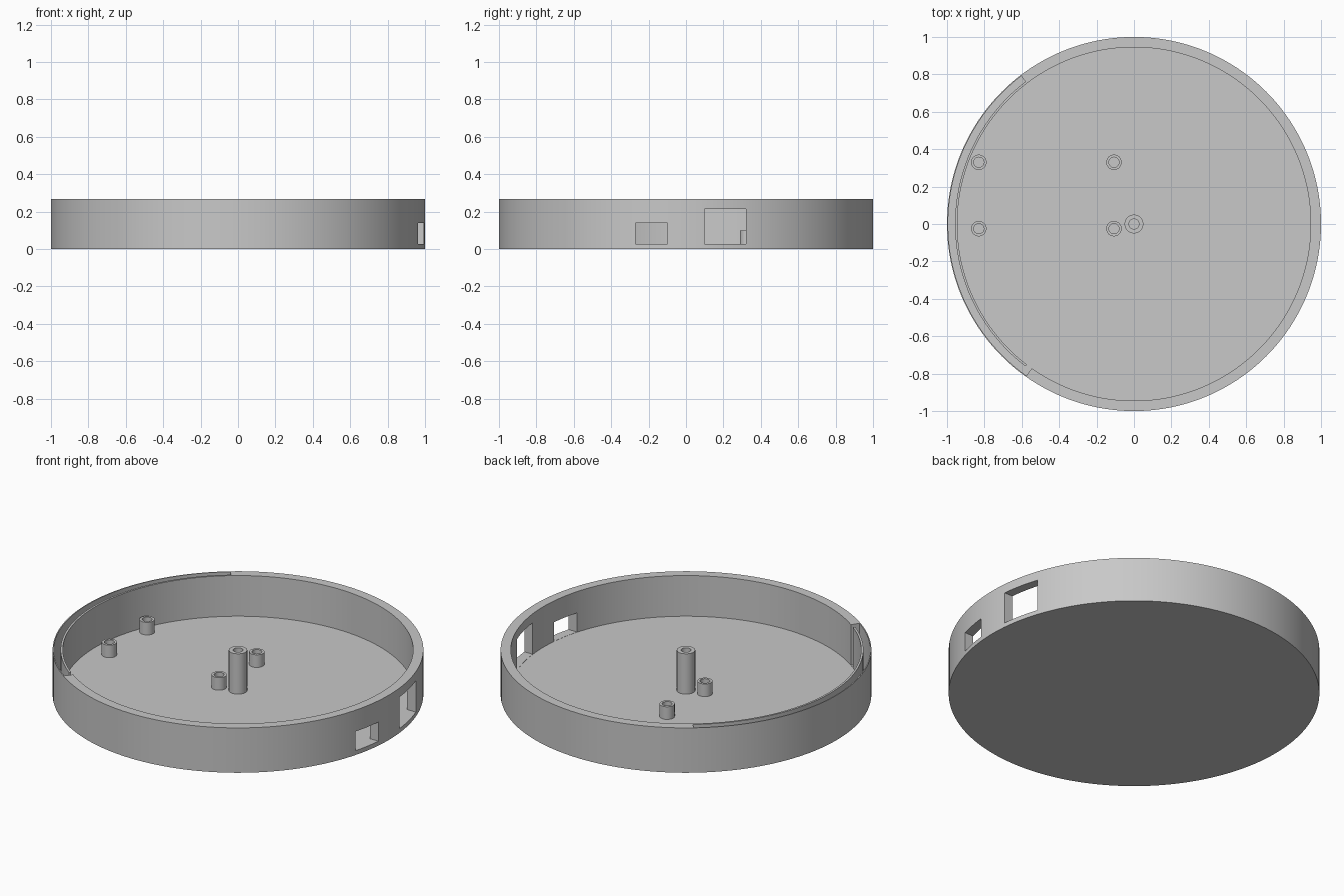
import bpy, bmesh, math

cube = bpy.data.objects.get("Cube")
if cube:
    bpy.data.objects.remove(cube, do_unlink=True)

HEIGHT, FLOOR = 0.267, 0.025
INNER = 0.945

grey = bpy.data.materials.new("plain grey")
grey.use_nodes = True
colour = (0.58, 0.58, 0.58, 1)
grey.diffuse_color = colour
grey.node_tree.nodes["Principled BSDF"].inputs["Base Color"].default_value = colour


def make_object(name, bm):
    bmesh.ops.recalc_face_normals(bm, faces=bm.faces)
    mesh = bpy.data.meshes.new(name)
    bm.to_mesh(mesh)
    bm.free()
    mesh.materials.append(grey)
    ob = bpy.data.objects.new(name, mesh)
    bpy.context.collection.objects.link(ob)
    return ob


def activate(ob):
    bpy.ops.object.select_all(action='DESELECT')
    ob.select_set(True)
    bpy.context.view_layer.objects.active = ob


def smooth(ob):
    activate(ob)
    bpy.ops.object.shade_smooth_by_angle(angle=math.radians(30))


def lathe(name, profile, segments, closed=False):
    """Revolve (radius, z) points about z; open ends are capped."""
    bm = bmesh.new()
    rings = []
    for r, z in profile:
        rings.append([bm.verts.new((r * math.cos(a), r * math.sin(a), z))
                      for a in (2 * math.pi * i / segments for i in range(segments))])
    pairs = list(zip(rings, rings[1:]))
    if closed:
        pairs.append((rings[-1], rings[0]))
    else:
        bm.faces.new(rings[0])
        bm.faces.new(rings[-1])
    for a, b in pairs:
        for i in range(segments):
            j = (i + 1) % segments
            bm.faces.new((a[i], a[j], b[j], b[i]))
    return make_object(name, bm)


def prism(name, outline, z0, z1):
    bm = bmesh.new()
    face = bm.faces.new([bm.verts.new((x, y, z0)) for x, y in outline])
    out = bmesh.ops.extrude_face_region(bm, geom=[face])
    verts = [g for g in out["geom"] if isinstance(g, bmesh.types.BMVert)]
    bmesh.ops.translate(bm, verts=verts, vec=(0, 0, z1 - z0))
    return make_object(name, bm)


def cut(ob, cutter):
    mod = ob.modifiers.new("cut", 'BOOLEAN')
    mod.operation, mod.solver, mod.object = 'DIFFERENCE', 'EXACT', cutter
    activate(ob)
    bpy.ops.object.modifier_apply(modifier=mod.name)
    bpy.data.objects.remove(cutter, do_unlink=True)


def polar(r, degrees):
    a = math.radians(degrees)
    return r * math.cos(a), r * math.sin(a)


# Round tray with a flat floor and upright wall
tray = lathe("tray", [(1, 0), (1, HEIGHT), (INNER, HEIGHT), (INNER, FLOOR)], 192)

# Curved pocket in the wall, open to the inside at its front end
START, LIP, END = 127.3, 232.7, 234.7
STEPS = 56
outer = [polar(0.994, START + (END - START) * i / STEPS) for i in range(STEPS + 1)]
mouth = [polar(0.93, END), polar(0.93, LIP)]
inner = [polar(0.957, LIP + (START - LIP) * i / STEPS) for i in range(STEPS + 1)]
cut(tray, prism("pocket_cutter", outer + mouth + inner, FLOOR + 0.001, 0.4))

# Two rectangular openings through the left wall
for y0, y1, top in ((-0.27, -0.10, 0.14), (0.10, 0.32, 0.213)):
    box = [(0.8, y0), (1.1, y0), (1.1, y1), (0.8, y1)]
    cut(tray, prism("opening_cutter", box, FLOOR + 0.001, top))
smooth(tray)


# Hollow posts standing on the floor
def post(name, x, y, radius, top):
    hole, base = 0.027, FLOOR - 0.005
    ob = lathe(name, [(hole, base), (hole, top), (radius, top), (radius, base)], 40, True)
    ob.location = (x, y, 0)
    smooth(ob)


post("centre_post", 0, 0, 0.05, HEIGHT - 0.002)
for side, x in (("outer", -0.83), ("inner", -0.107)):
    for end, y in (("front", -0.025), ("back", 0.33)):
        post(f"{side}_{end}_post", x, y, 0.041, 0.10)
